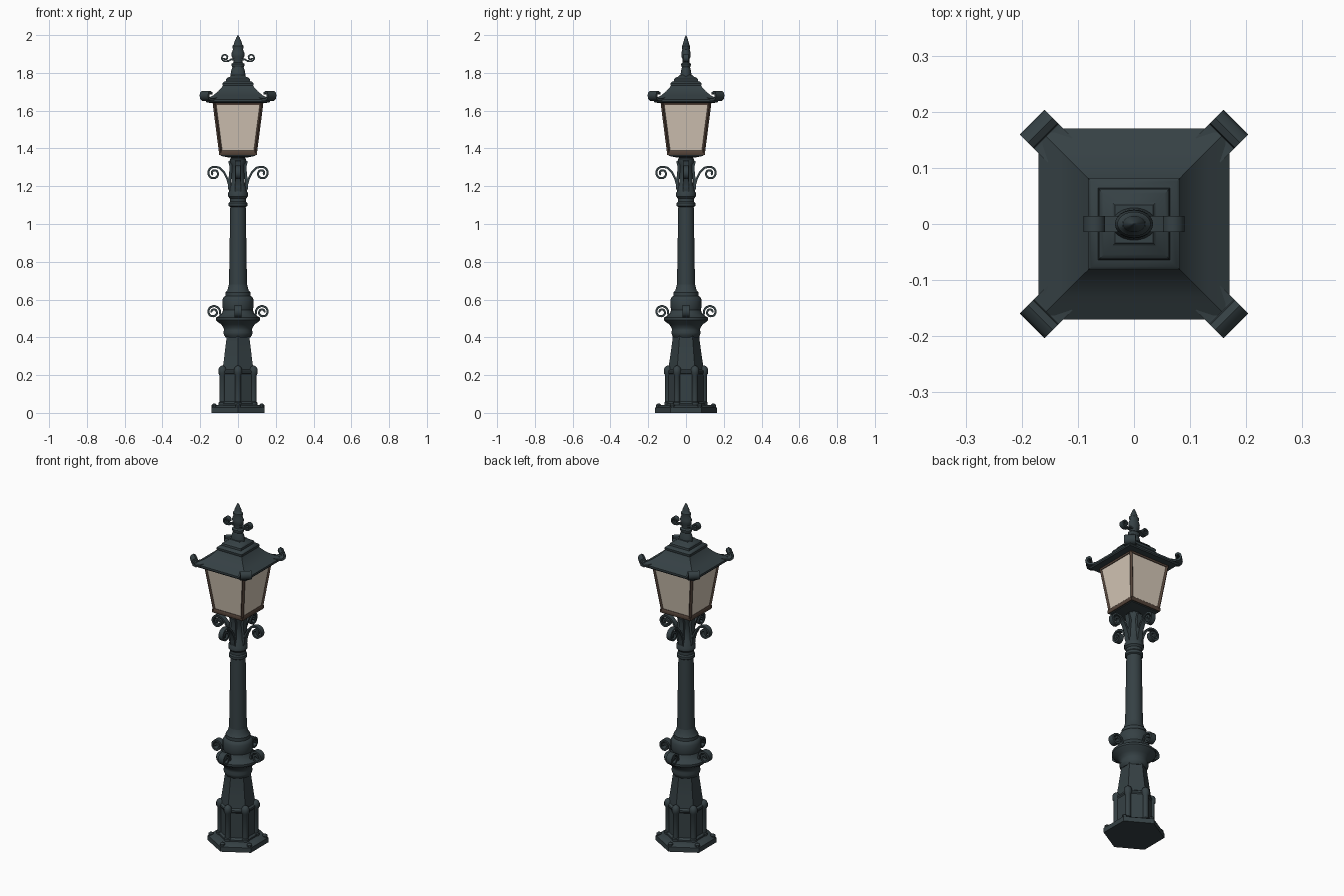
import bpy, bmesh
from math import sin, cos, pi, radians, sqrt
from mathutils import Vector, Matrix


def material(name, rgb):
    m = bpy.data.materials.new(name)
    m.diffuse_color = (*rgb, 1)
    return m


IRON = material("dark slate iron", (0.036, 0.052, 0.058))
GLASS = material("warm milk glass", (0.66, 0.57, 0.47))
BRONZE = material("brown bronze", (0.085, 0.055, 0.04))


def finish(name, bm, mat, angle=35):
    bmesh.ops.recalc_face_normals(bm, faces=bm.faces)
    me = bpy.data.meshes.new(name)
    bm.to_mesh(me)
    bm.free()
    me.materials.append(mat)
    me.shade_smooth()
    me.set_sharp_from_angle(angle=radians(angle))
    ob = bpy.data.objects.new(name, me)
    bpy.context.collection.objects.link(ob)
    return ob


def skin(bm, rings):
    """Join equal-sized rings of points and cap both ends."""
    rings = [[bm.verts.new(p) for p in ring] for ring in rings]
    n = len(rings[0])
    for a, b in zip(rings, rings[1:]):
        for i in range(n):
            j = (i + 1) % n
            bm.faces.new((a[i], a[j], b[j], b[i]))
    bm.faces.new(rings[0])
    bm.faces.new(rings[-1])


def turned(name, profile, sides=32, start=0.0, mat=IRON, sx=1, sy=1, at=(0, 0)):
    """Stack of regular polygons following (radius, height) points."""
    bm = bmesh.new()
    skin(bm, [[(at[0] + sx * r * cos(start + 2 * pi * i / sides),
                at[1] + sy * r * sin(start + 2 * pi * i / sides), z)
               for i in range(sides)] for r, z in profile])
    return finish(name, bm, mat)


def square(name, profile, mat=IRON):
    """Square section; profile holds half-widths."""
    return turned(name, [(w * sqrt(2), z) for w, z in profile], 4, pi / 4, mat)


def ribbon(name, path, width, thick, turn, mat=IRON):
    """Flat bar along a path of (distance out, height), turned about z."""
    rot = Matrix.Rotation(turn, 3, 'Z')
    pts = [Vector((p[0], 0, p[1])) for p in path]
    rings = []
    for i, p in enumerate(pts):
        t = (pts[min(i + 1, len(pts) - 1)] - pts[max(i - 1, 0)]).normalized()
        n = Vector((-t.z, 0, t.x)) * thick / 2
        s = Vector((0, width / 2, 0))
        rings.append([rot @ q for q in (p + n + s, p + n - s, p - n - s, p - n + s)])
    bm = bmesh.new()
    skin(bm, rings)
    return finish(name, bm, mat, 45)


def spiral(cx, cz, r0, r1, start, sweep, steps=26):
    out = []
    for i in range(steps + 1):
        f = i / steps
        a, r = radians(start + sweep * f), r0 + (r1 - r0) * f
        out.append((cx + r * cos(a), cz + r * sin(a)))
    return out


SIDES = {"right": 0, "back": pi / 2, "left": pi, "front": -pi / 2}
CORNERS = [pi / 4 + k * pi / 2 for k in range(4)]

# hexagonal plinth and pedestal, points towards front and back
turned("plinth", [(0.163, 0), (0.163, 0.028), (0.15, 0.036), (0.125, 0.042)], 6, pi / 2)
turned("pedestal", [(0.112, 0.035), (0.112, 0.05), (0.1, 0.06), (0.1, 0.205),
                    (0.106, 0.212), (0.106, 0.222), (0.094, 0.23),
                    (0.085, 0.29), (0.071, 0.39), (0.071, 0.42)], 6, pi / 2)
for k in range(6):
    a = pi / 2 + k * pi / 3
    turned(f"pedestal_post_{k + 1}",
           [(0.02, 0.035), (0.02, 0.055), (0.016, 0.06), (0.016, 0.2), (0.022, 0.21),
            (0.022, 0.23), (0.016, 0.243), (0.005, 0.25)],
           12, a, at=(0.095 * cos(a), 0.095 * sin(a)))
    turned(f"plinth_foot_{k + 1}", [(0.014, 0.02), (0.014, 0.042), (0.005, 0.05)],
           8, a, at=(0.145 * cos(a), 0.145 * sin(a)))

# round collar with wide flange
turned("flange_collar", [(0.066, 0.4), (0.074, 0.412), (0.078, 0.425), (0.074, 0.438),
                         (0.076, 0.45), (0.088, 0.468), (0.108, 0.482), (0.117, 0.492),
                         (0.117, 0.504), (0.1, 0.514), (0.086, 0.525), (0.078, 0.545),
                         (0.082, 0.56), (0.082, 0.6), (0.074, 0.615), (0.066, 0.62),
                         (0.066, 0.638), (0.056, 0.65), (0.048, 0.68)])

# column shaft, ring mouldings and neck
turned("column", [(0.048, 0.66), (0.041, 1.09), (0.049, 1.095), (0.049, 1.11),
                  (0.043, 1.118), (0.043, 1.135), (0.052, 1.145), (0.052, 1.165),
                  (0.046, 1.175), (0.046, 1.19), (0.036, 1.205), (0.034, 1.31),
                  (0.042, 1.325), (0.042, 1.345), (0.036, 1.35), (0.036, 1.37)])

# scroll brackets on all four sides
lower = [(0.08, 0.495), (0.09, 0.512)] + spiral(0.13, 0.534, 0.036, 0.009, 190, -560)
upper = ([(0.04, 1.165), (0.045, 1.2), (0.057, 1.24), (0.075, 1.275), (0.097, 1.297)]
         + spiral(0.127, 1.268, 0.036, 0.009, 110, -520))
rib = [(0.036, 1.17), (0.046, 1.19), (0.042, 1.25), (0.037, 1.3), (0.045, 1.335)]
for side, turn in SIDES.items():
    ribbon(f"lower_scroll_{side}", lower, 0.036, 0.011, turn)
    ribbon(f"upper_scroll_{side}", upper, 0.028, 0.011, turn)
    ribbon(f"neck_rib_{side}", rib, 0.03, 0.014, turn)

# lantern: floor, bottom rail, glass, corner bars, top rail
square("lantern_floor", [(0.05, 1.352), (0.09, 1.36), (0.094, 1.368)])
square("lantern_bottom_rail", [(0.098, 1.364), (0.1, 1.368), (0.1, 1.382), (0.096, 1.388)], BRONZE)
square("lantern_glass", [(0.092, 1.38), (0.127, 1.645)], GLASS)
square("lantern_top_rail", [(0.129, 1.63), (0.132, 1.648)], BRONZE)
for k, turn in enumerate(CORNERS):
    ribbon(f"lantern_corner_bar_{k + 1}", [(0.129, 1.375), (0.177, 1.64)], 0.014, 0.012, turn, BRONZE)

# concave roof with stepped cap
square("roof", [(0.13, 1.64), (0.165, 1.643), (0.17, 1.649), (0.17, 1.66), (0.158, 1.667),
                (0.13, 1.682), (0.105, 1.702), (0.086, 1.724), (0.08, 1.733)])
square("roof_cap", [(0.078, 1.728), (0.082, 1.734), (0.082, 1.745), (0.076, 1.752),
                    (0.064, 1.757), (0.062, 1.768), (0.054, 1.775), (0.04, 1.781), (0.034, 1.79)])

# curled leaves on the roof corners
curl = [(0.185, 1.664), (0.215, 1.658), (0.235, 1.658), (0.247, 1.666), (0.251, 1.68),
        (0.246, 1.694), (0.236, 1.699), (0.228, 1.694), (0.227, 1.686)]
for k, turn in enumerate(CORNERS):
    ribbon(f"roof_corner_curl_{k + 1}", curl, 0.062, 0.012, turn)

# finial, wider from the front than from the side, with two scrolls
turned("finial", [(0.036, 1.775), (0.036, 1.79), (0.033, 1.81), (0.027, 1.83), (0.032, 1.84),
                  (0.032, 1.848), (0.022, 1.855), (0.022, 1.87), (0.03, 1.885), (0.031, 1.905),
                  (0.024, 1.925), (0.027, 1.935), (0.027, 1.943), (0.019, 1.952),
                  (0.018, 1.962), (0.009, 1.985), (0.001, 2.0)], 24, sx=1.1, sy=0.8)
hook = [(0.015, 1.868), (0.035, 1.872), (0.05, 1.863)] + spiral(0.068, 1.881, 0.021, 0.007, 240, 470, 20)
for side in ("left", "right"):
    ribbon(f"finial_scroll_{side}", hook, 0.028, 0.009, SIDES[side])
